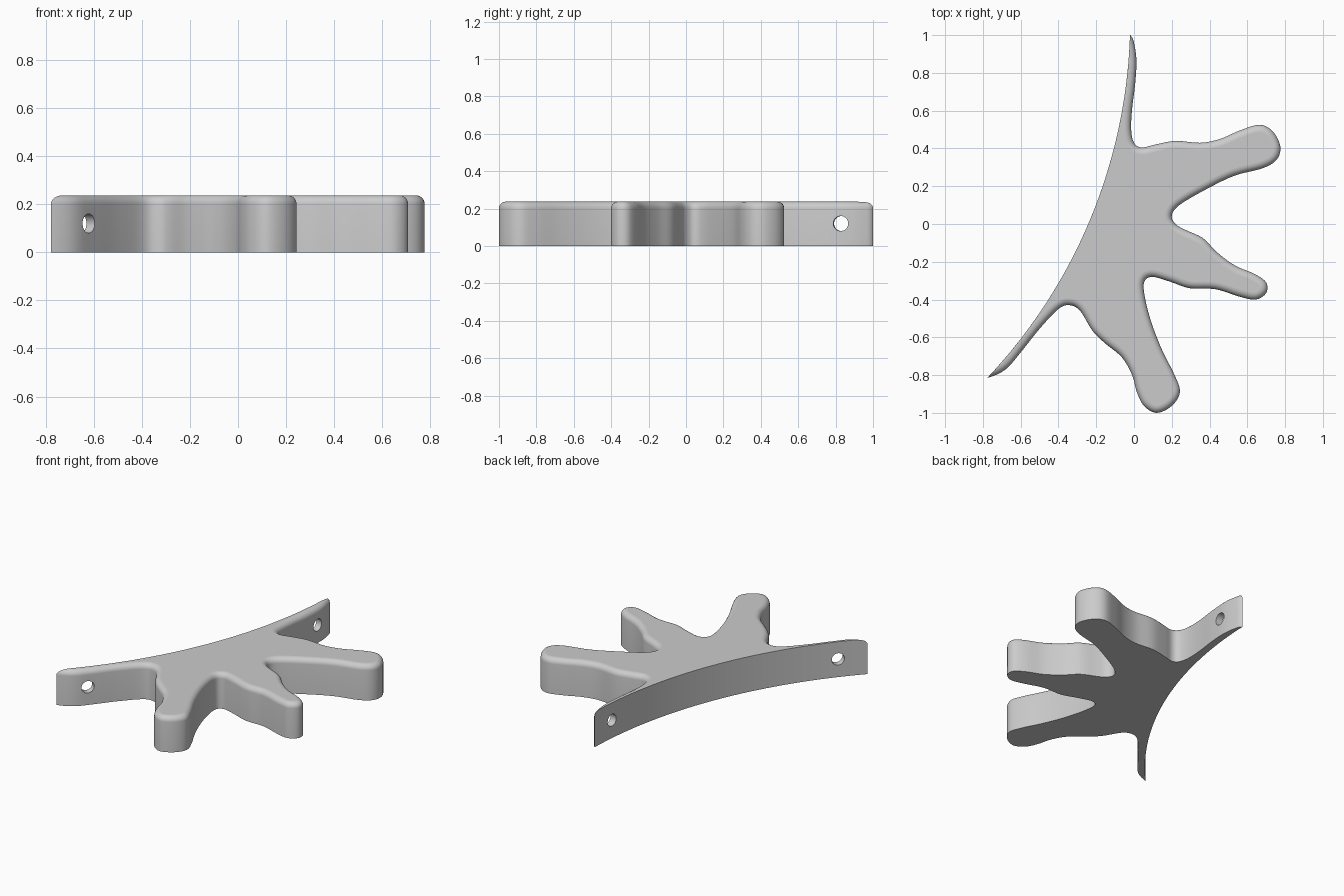
import bpy, bmesh, math
from mathutils import Vector

if "Cube" in bpy.data.objects:
    bpy.data.objects.remove(bpy.data.objects["Cube"])

H, FILLET = 0.237, 0.036          # thickness, top edge rounding
R, CENTRE = 2.768, Vector((-2.788, 1.087))   # large arc of the back face

grey = bpy.data.materials.new("plain grey")
grey.diffuse_color = (0.6, 0.6, 0.6, 1)
grey.use_nodes = True
grey.node_tree.nodes["Principled BSDF"].inputs["Base Color"].default_value = grey.diffuse_color

# Hand-drawn outline, clockwise from the top tip, around three fingers, to the lower tip
outline = [(-.10, 1.05), (-.02, 1.0), (.002, .95), (.013, .86), (.006, .74), (-.01, .61), (-.015, .50),
           (0, .43), (.04, .405), (.11, .42), (.22, .44), (.35, .43), (.455, .45), (.56, .495),
           (.665, .525), (.735, .49), (.775, .41), (.755, .34), (.68, .295), (.53, .255),
           (.375, .18), (.24, .10), (.2, .045), (.22, 0), (.27, -.03), (.365, -.075),
           (.44, -.15), (.535, -.22), (.64, -.265), (.70, -.31), (.70, -.365), (.645, -.40),
           (.56, -.385), (.43, -.345), (.295, -.34), (.19, -.305), (.095, -.28), (.053, -.31),
           (.06, -.40), (.095, -.53), (.15, -.67), (.215, -.80), (.243, -.89), (.2, -.963),
           (.12, -1.0), (.053, -.963), (.015, -.89), (-.01, -.80), (-.065, -.705),
           (-.155, -.63), (-.22, -.565), (-.285, -.46), (-.34, -.43), (-.40, -.45),
           (-.50, -.555), (-.60, -.68), (-.68, -.77), (-.775, -.815), (-.87, -.83)]


def smooth_curve(points, steps):
    """Catmull-Rom curve through the points."""
    p = [Vector(q) for q in points]
    p = [p[0]] + p + [p[-1]]
    out = []
    for a, b, c, d in zip(p, p[1:], p[2:], p[3:]):
        for i in range(steps):
            t = i / steps
            out.append(0.5 * (2 * b + (c - a) * t + (2 * a - 5 * b + 4 * c - d) * t ** 2
                              + (3 * b - a - 3 * c + d) * t ** 3))
    return out + [p[-1]]


def trim_start(pts):
    """Gather the points before the outline leaves the back arc at the crossing."""
    depth = [(p - CENTRE).length - R for p in pts]
    i = next(k for k, d in enumerate(depth) if d > 0)
    cross = pts[i - 1].lerp(pts[i], depth[i - 1] / (depth[i - 1] - depth[i]))
    return [cross.copy() for _ in range(i)] + pts[i:]


def ring_points(inset, arc_steps=40):
    """Inset outline trimmed by the back arc, then closed along that arc."""
    pts = trim_start([p + d * inset for p, d in zip(curve, inward)])
    pts = trim_start(pts[::-1])[::-1]
    for k, p in enumerate(pts):
        v = p - CENTRE
        if 0 < k < len(pts) - 1 and v.length < R - 1e-5:
            pts[k] = CENTRE + v.normalized() * (R + 0.0005)
    a0, a1 = (math.atan2(*(q - CENTRE).yx) for q in (pts[-1], pts[0]))
    for k in range(1, arc_steps):
        a = a0 + (a1 - a0) * k / arc_steps
        pts.append(CENTRE + Vector((math.cos(a), math.sin(a))) * R)
    return pts


def new_object(name, bm):
    bm.normal_update()
    if bm.calc_volume(signed=True) < 0:
        bmesh.ops.reverse_faces(bm, faces=bm.faces[:])
    mesh = bpy.data.meshes.new(name)
    bm.to_mesh(mesh)
    bm.free()
    mesh.materials.append(grey)
    obj = bpy.data.objects.new(name, mesh)
    bpy.context.collection.objects.link(obj)
    return obj


# Body: stacked rings, inset along a quarter circle for the rounded top edge
curve = smooth_curve(outline, 5)
inward = []
for i in range(len(curve)):
    t = (curve[min(i + 1, len(curve) - 1)] - curve[max(i - 1, 0)]).normalized()
    inward.append(Vector((t.y, -t.x)))
levels = [(0, 0)]
for k in range(8):
    a = math.pi / 2 * k / 7
    levels.append((FILLET * (1 - math.cos(a)), H - FILLET + FILLET * math.sin(a)))
bm = bmesh.new()
rings = [[bm.verts.new((p.x, p.y, z)) for p in ring_points(inset)] for inset, z in levels]
n = len(rings[0])
for lo, hi in zip(rings, rings[1:]):
    for i in range(n):
        j = (i + 1) % n
        bm.faces.new((lo[i], lo[j], hi[j], hi[i]))
caps = [bm.faces.new(rings[0][::-1]), bm.faces.new(rings[-1])]
bmesh.ops.remove_doubles(bm, verts=bm.verts[:], dist=1e-5)
bm.normal_update()
bmesh.ops.triangulate(bm, faces=[f for f in bm.faces if len(f.verts) > 4])
body = new_object("three_finger_bracket", bm)
bpy.context.view_layer.objects.active = body
body.select_set(True)

# Radial screw hole through each tab
for angle in (-5.3, -39.6):
    a = math.radians(angle)
    d = Vector((math.cos(a), math.sin(a), 0))
    bm = bmesh.new()
    bmesh.ops.create_cone(bm, cap_ends=True, segments=32, radius1=0.04, radius2=0.04, depth=0.3)
    rot = Vector((0, 0, 1)).rotation_difference(d).to_matrix()
    for v in bm.verts:
        v.co = rot @ v.co + CENTRE.to_3d() + d * R + Vector((0, 0, 0.12))
    cutter = new_object("screw_hole_cutter", bm)
    cutter.hide_render = True
    mod = body.modifiers.new("screw_hole", 'BOOLEAN')
    mod.operation, mod.object = 'DIFFERENCE', cutter
    area = sum(f.area for f in body.data.polygons)
    for solver in ('EXACT', 'MANIFOLD', 'FLOAT'):      # keep the first sound cut
        mod.solver = solver
        cut = body.evaluated_get(bpy.context.evaluated_depsgraph_get()).data
        cut_area = sum(f.area for f in cut.polygons)
        if abs(cut_area - area) < 0.05 * area and len(cut.polygons) != len(body.data.polygons):
            bpy.ops.object.modifier_apply(modifier=mod.name)
            break
    else:
        body.modifiers.remove(mod)
    bpy.data.objects.remove(cutter)

# Smooth walls and rounding, flat top and bottom
bpy.ops.object.shade_smooth_by_angle(angle=math.radians(30))
for f in body.data.polygons:
    f.material_index = 0
    if abs(f.normal.z) > 0.999:
        f.use_smooth = False
